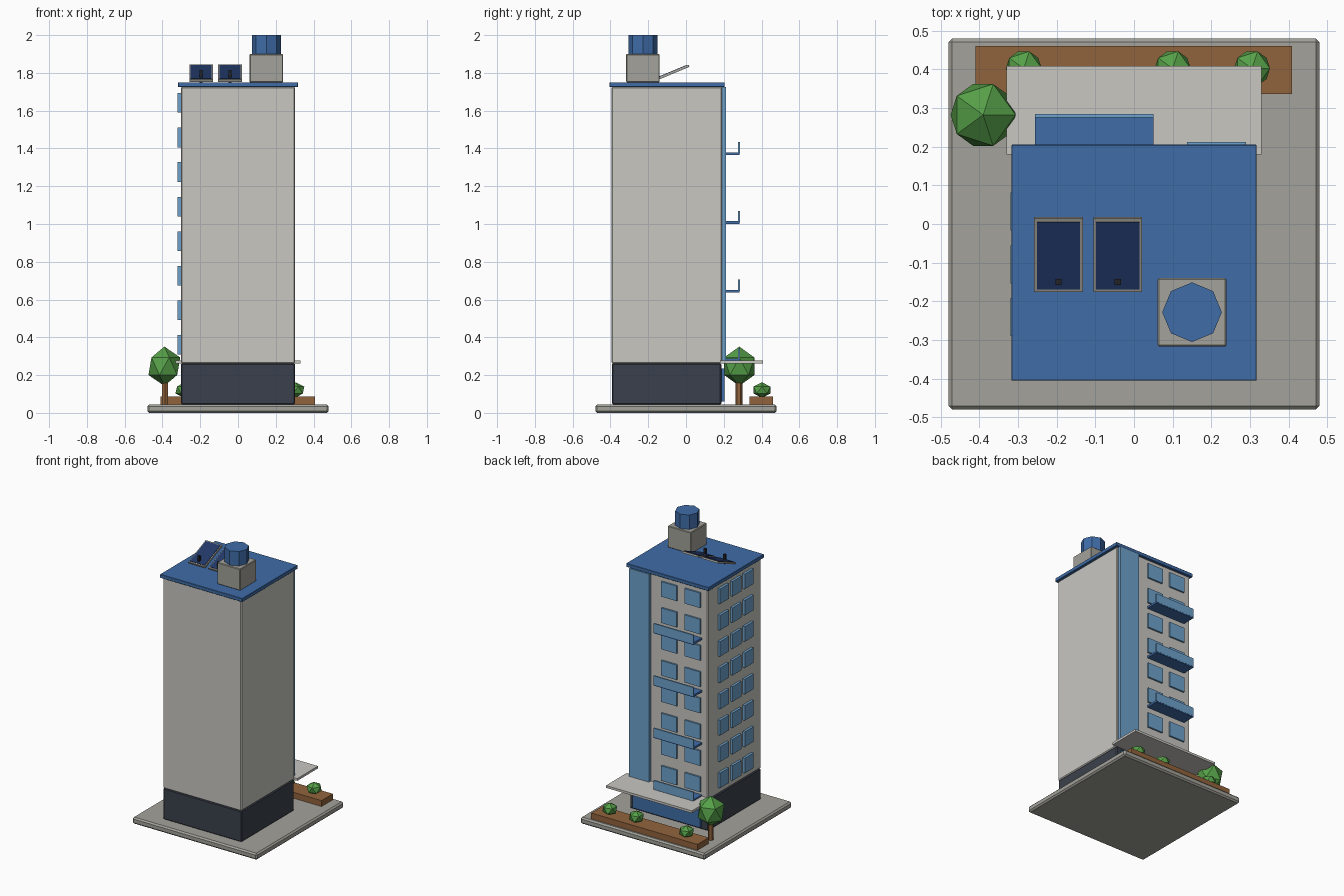
import bpy, math

if "Cube" in bpy.data.objects:
    bpy.data.objects.remove(bpy.data.objects["Cube"])


def mat(name, rgb):
    m = bpy.data.materials.new(name)
    m.diffuse_color = (*rgb, 1)
    m.use_nodes = True
    m.node_tree.nodes["Principled BSDF"].inputs["Base Color"].default_value = m.diffuse_color
    return m


WALL = mat("light_wall", (0.58, 0.57, 0.535))
STONE = mat("grey_stone", (0.366, 0.36, 0.325))
DARK = mat("dark_slate", (0.042, 0.051, 0.072))
BLUE = mat("strong_blue", (0.05, 0.15, 0.39))
GLASS = mat("glass_blue", (0.156, 0.36, 0.6))
NAVY = mat("navy", (0.016, 0.04, 0.14))
GREEN = mat("leaf_green", (0.093, 0.35, 0.065))
BROWN = mat("brown", (0.283, 0.127, 0.045))
BLACK = mat("black", (0.016, 0.016, 0.018))


def finish(name, m, bevel=0):
    o = bpy.context.object
    o.name = name
    o.data.materials.append(m)
    bpy.ops.object.transform_apply(location=False, rotation=True, scale=True)
    if bevel:
        b = o.modifiers.new("bevel", "BEVEL")
        b.width, b.segments = bevel, 1
    return o


def box(name, m, x, y, z, bevel=0):
    """Box from (min, max) ranges."""
    bpy.ops.mesh.primitive_cube_add(size=1, location=[(a + b) / 2 for a, b in (x, y, z)])
    bpy.context.object.scale = [b - a for a, b in (x, y, z)]
    return finish(name, m, bevel)


def leaves(name, loc, r, rz):
    bpy.ops.mesh.primitive_ico_sphere_add(subdivisions=1, radius=1, location=loc)
    bpy.context.object.scale = (r, r, rz)
    return finish(name, GREEN)


def cylinder(name, m, loc, r, h, sides):
    bpy.ops.mesh.primitive_cylinder_add(vertices=sides, radius=r, depth=h, location=loc)
    return finish(name, m)


# Ground slab and main tower masses
box("ground_slab", STONE, (-0.48, 0.48), (-0.48, 0.48), (0.0, 0.045), 0.01)
box("podium", DARK, (-0.302, 0.302), (-0.392, 0.187), (0.045, 0.262), 0.006)
box("tower", WALL, (-0.302, 0.302), (-0.395, 0.191), (0.262, 1.727), 0.006)
box("roof_slab", BLUE, (-0.317, 0.317), (-0.405, 0.205), (1.725, 1.75), 0.002)

# Rear entrance, canopy and glazed stair strip
box("shopfront", BLUE, (-0.25, 0.27), (0.18, 0.203), (0.06, 0.235))
box("canopy", WALL, (-0.33, 0.33), (0.18, 0.408), (0.262, 0.278))
box("stair_glazing", GLASS, (0.137, 0.289), (0.18, 0.212), (0.278, 1.725))

# Windows on the rear and left walls
for i in range(8):
    z = 0.36 + i * 0.183
    for x in (-0.01, -0.19):
        box("rear_window", GLASS, (x - 0.06, x + 0.06), (0.18, 0.203), (z - 0.052, z + 0.052))
    for y in (0.032, -0.105, -0.24):
        box("left_window", GLASS, (-0.319, -0.29), (y - 0.049, y + 0.049), (z - 0.052, z + 0.052))

# Balconies with glass rails
for i in range(4):
    z = 0.28 + i * 0.364
    box("balcony_floor", BLUE, (-0.256, 0.05), (0.18, 0.284), (z - 0.007, z + 0.007))
    box("balcony_rail", GLASS, (-0.256, 0.05), (0.275, 0.285), (z, z + 0.061))

# Roof plant room and water tank
box("plant_room", STONE, (0.061, 0.239), (-0.317, -0.14), (1.75, 1.9), 0.004)
cylinder("water_tank", BLUE, (0.15, -0.228, 1.95), 0.077, 0.1, 8)

# Tilted solar panels, each with a small post
tilt = math.radians(22.6)
for x in (-0.195, -0.042):
    c = (x, -0.079, 1.798)
    frame = box("panel_frame", STONE, (x - 0.063, x + 0.063), (c[1] - 0.103, c[1] + 0.103), (c[2] - 0.006, c[2] + 0.006))
    cells = box("panel_cells", NAVY, (x - 0.056, x + 0.056), (c[1] - 0.094, c[1] + 0.094), (c[2] - 0.004, c[2] + 0.009))
    for o in (frame, cells):
        o.rotation_euler.x = tilt
    # shift the cells back onto the frame's axis after tilting
    cells.location = (x, c[1] - 0.0025 * math.sin(tilt), c[2] + 0.0025 * math.cos(tilt))
    box("panel_post", BLACK, (x - 0.008, x + 0.008), (-0.158, -0.142), (1.75, 1.815))

# Planter with bushes
box("planter", BROWN, (-0.41, 0.408), (0.336, 0.46), (0.04, 0.086))
for x in (-0.285, 0.1, 0.305):
    leaves("bush", (x, 0.402, 0.121), 0.052, 0.041)

# Tree
cylinder("tree_trunk", BROWN, (-0.387, 0.28, 0.11), 0.018, 0.14, 6)
leaves("tree_crown", (-0.39, 0.282, 0.247), 0.094, 0.104)
